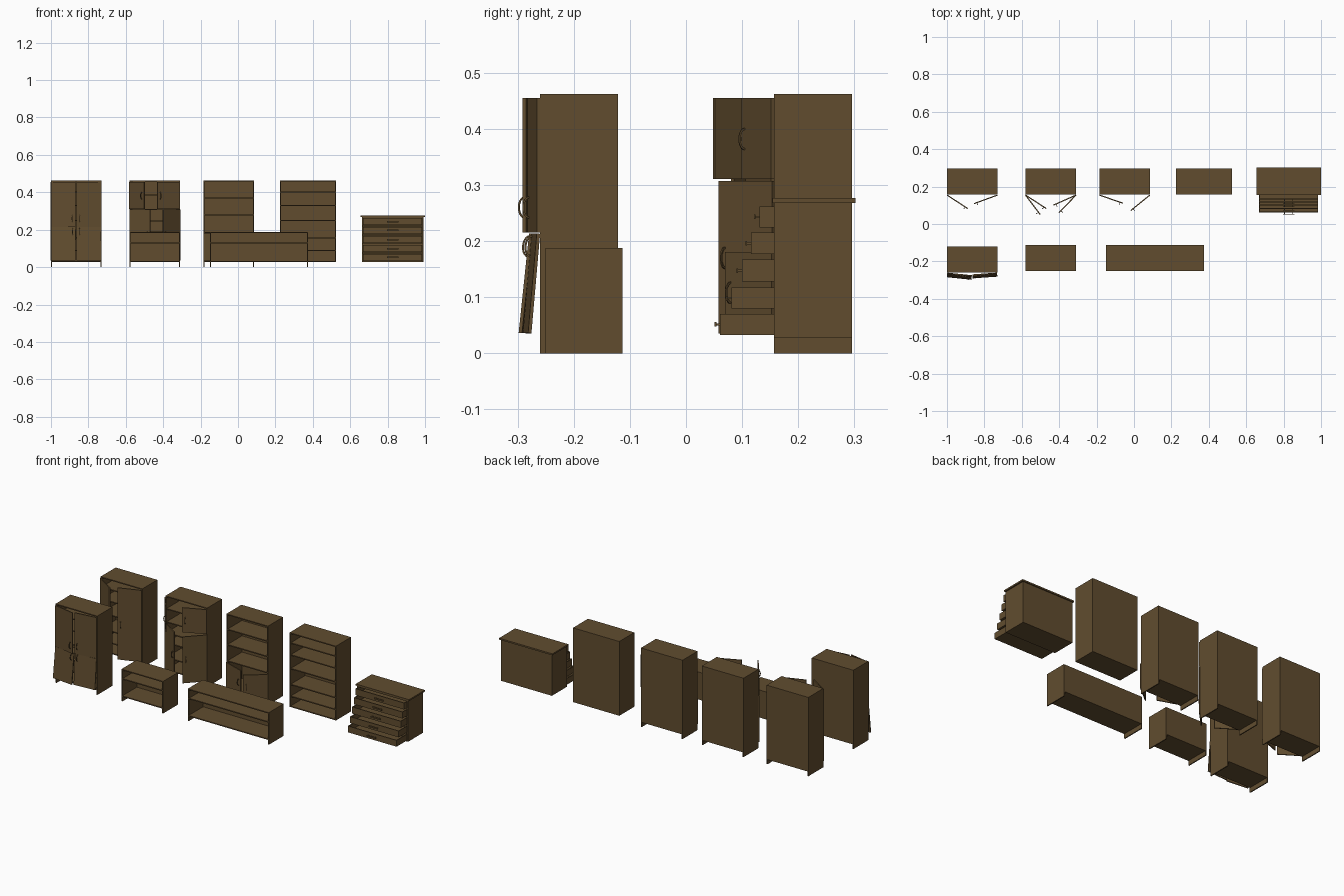
import bpy, bmesh, math
from mathutils import Matrix, Vector

if "Cube" in bpy.data.objects:
    bpy.data.objects.remove(bpy.data.objects["Cube"])

wood = bpy.data.materials.new("dark_brown_wood")
wood.diffuse_color = (0.119, 0.073, 0.028, 1)
wood.use_nodes = True
wood.node_tree.nodes["Principled BSDF"].inputs["Base Color"].default_value = wood.diffuse_color
T = 0.006          # panel thickness
DOOR_W = 0.132     # width of one door leaf


def finish(name, bm, mat=Matrix()):
    bmesh.ops.recalc_face_normals(bm, faces=bm.faces)
    me = bpy.data.meshes.new(name)
    bm.to_mesh(me)
    bm.free()
    me.materials.append(wood)
    ob = bpy.data.objects.new(name, me)
    ob.matrix_world = mat
    bpy.context.collection.objects.link(ob)
    return ob


def add_box(bm, x0, x1, y0, y1, z0, z1):
    m = Matrix.Translation(((x0 + x1) / 2, (y0 + y1) / 2, (z0 + z1) / 2)) @ \
        Matrix.Diagonal((x1 - x0, y1 - y0, z1 - z0, 1))
    bmesh.ops.create_cube(bm, size=1, matrix=m)


def box(name, *dims, mat=Matrix()):
    bm = bmesh.new()
    add_box(bm, *dims)
    return finish(name, bm, mat)


def bow_handle(name, x, y, z, mat, height=0.036, depth=0.01, r=0.0016):
    # half-moon pull: a square tube swept along an arc in the y-z plane
    bm = bmesh.new()
    rings = []
    for i in range(11):
        a = math.pi * i / 10
        d = Vector((0, -math.sin(a) * depth, math.cos(a) * height / 2))
        n = Vector((0, -math.sin(a), math.cos(a)))
        c = Vector((x, y, z)) + d
        rings.append([bm.verts.new(c + Vector((sx * r, 0, 0)) + n * sn * r)
                      for sx, sn in ((-1, -1), (1, -1), (1, 1), (-1, 1))])
    for p, q in zip(rings, rings[1:]):
        for k in range(4):
            bm.faces.new((p[k], p[(k + 1) % 4], q[(k + 1) % 4], q[k]))
    bm.faces.new(rings[0])
    bm.faces.new(rings[-1])
    finish(name, bm, mat)


def door(name, hx, hy, side, angle, z0, z1, handle_z, lean=0):
    # side 1 = hinged on the left, -1 = hinged on the right; lean tips the foot outward
    mat = Matrix.Translation((hx, hy, z1)) @ \
        Matrix.Rotation(-side * math.radians(angle), 4, 'Z') @ \
        Matrix.Rotation(-math.radians(lean), 4, 'X')
    xs = sorted((0, side * DOOR_W))
    box(name + "_leaf", xs[0], xs[1], -T, 0, z0 - z1, 0, mat=mat)
    bow_handle(name + "_handle", side * (DOOR_W - 0.016), -T, handle_z - z1, mat)


def case(name, x0, x1, y0, y1, top, shelves, feet=True):
    # carcass: sides, top, bottom, back and shelves
    base = 0.027
    foot = 0 if feet else base
    box(name + "_left_side", x0, x0 + T, y0, y1, foot, top)
    box(name + "_right_side", x1 - T, x1, y0, y1, foot, top)
    box(name + "_top", x0 + T, x1 - T, y0, y1, top - T, top)
    box(name + "_bottom", x0 + T, x1 - T, y0, y1, base, base + T)
    box(name + "_back", x0 + T, x1 - T, y1 - 0.004, y1, base + T, top - T)
    for i, z in enumerate(shelves):
        box(f"{name}_shelf_{i + 1}", x0 + T, x1 - T, y0 + 0.003, y1 - 0.004,
            z - T / 2, z + T / 2)


BY0, BY1, H = 0.157, 0.296, 0.462
five = (0.088, 0.157, 0.25, 0.33, 0.40)

# tall wardrobe, doors open
case("wardrobe", -1.0, -0.73, BY0, BY1, H, five)
door("wardrobe_left_door", -0.998, BY0, 1, 33, 0.035, 0.455, 0.24)
door("wardrobe_right_door", -0.732, BY0, -1, 20, 0.035, 0.455, 0.24)

# four-door cupboard
case("cupboard", -0.58, -0.31, BY0, BY1, H, (0.10, 0.187, 0.245, 0.308, 0.385))
door("cupboard_upper_left", -0.578, BY0, 1, 53, 0.311, 0.455, 0.382)
door("cupboard_upper_right", -0.312, BY0, -1, 24, 0.311, 0.455, 0.382)
door("cupboard_lower_left", -0.578, BY0, 1, 33, 0.035, 0.307, 0.17)
door("cupboard_lower_right", -0.312, BY0, -1, 46, 0.035, 0.307, 0.17)

# bookcase with low doors
case("bookcase", -0.185, 0.085, BY0, BY1, H, (0.185, 0.28, 0.37))
door("bookcase_left_door", -0.183, BY0, 1, 19, 0.035, 0.181, 0.108)
door("bookcase_right_door", 0.083, BY0, -1, 39, 0.035, 0.181, 0.108)

# open shelf unit
case("shelf_unit", 0.225, 0.525, BY0, BY1, H, five, feet=False)

# damaged cabinet with sagging doors
case("old_cabinet", -1.0, -0.73, -0.26, -0.121, H, five)
door("old_cabinet_upper_left", -0.998, -0.26, 1, 11, 0.215, 0.455, 0.26)
door("old_cabinet_upper_right", -0.732, -0.26, -1, 7, 0.215, 0.455, 0.26)
door("old_cabinet_lower_left", -0.998, -0.26, 1, 6, 0.035, 0.213, 0.19, lean=6)
door("old_cabinet_lower_right", -0.732, -0.26, -1, 4, 0.035, 0.213, 0.19, lean=5)

# low benches
case("short_bench", -0.58, -0.31, -0.25, -0.113, 0.188, (0.13,))
case("long_bench", -0.15, 0.375, -0.25, -0.113, 0.188, (0.13,))

# chest of drawers, each one pulled out further than the one above
CX0, CX1 = 0.662, 0.992
case("chest", CX0, CX1, BY0, BY1, 0.268, (0.0745, 0.1225, 0.171, 0.2195), feet=False)
box("chest_top_slab", 0.655, 1.0, 0.154, 0.302, 0.268, 0.277)
for i, (z0, z1, y) in enumerate(((0.224, 0.262, 0.131), (0.177, 0.215, 0.116),
                                 (0.128, 0.167, 0.100), (0.080, 0.117, 0.081),
                                 (0.033, 0.070, 0.061))):
    x0, x1, yb = CX0 + 0.007, CX1 - 0.007, y + 0.125
    bm = bmesh.new()
    add_box(bm, x0, x1, y, y + 0.005, z0, z1)
    add_box(bm, x0, x0 + 0.004, y + 0.005, yb, z0, z1)
    add_box(bm, x1 - 0.004, x1, y + 0.005, yb, z0, z1)
    add_box(bm, x0 + 0.004, x1 - 0.004, yb - 0.004, yb, z0, z1)
    add_box(bm, x0 + 0.004, x1 - 0.004, y + 0.005, yb - 0.004, z0, z0 + 0.004)
    finish(f"drawer_{i + 1}", bm)
    # bar pull on two posts
    bm = bmesh.new()
    cx, zc = (CX0 + CX1) / 2, (z0 + z1) / 2
    add_box(bm, cx - 0.03, cx + 0.03, y - 0.01, y - 0.007, zc - 0.004, zc + 0.004)
    for s in (-0.022, 0.022):
        add_box(bm, cx + s - 0.002, cx + s + 0.002, y - 0.007, y, zc - 0.002, zc + 0.002)
    finish(f"drawer_handle_{i + 1}", bm)
